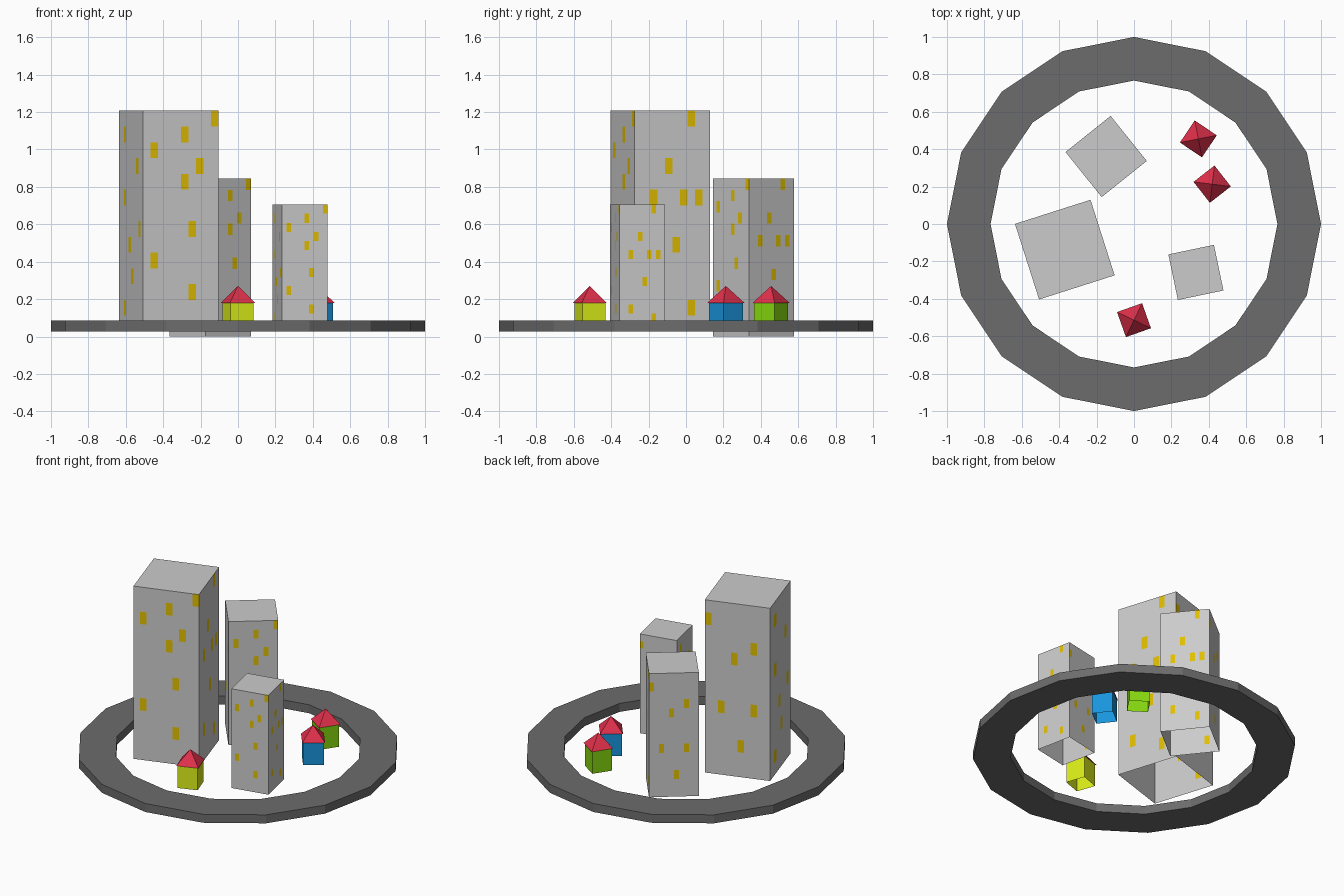
import bpy, bmesh
from math import radians, cos, sin, pi

if "Cube" in bpy.data.objects:
    bpy.data.objects.remove(bpy.data.objects["Cube"])


def material(name, rgb):
    m = bpy.data.materials.new(name)
    m.diffuse_color = (*rgb, 1)
    m.use_nodes = True
    m.node_tree.nodes["Principled BSDF"].inputs["Base Color"].default_value = m.diffuse_color
    return m


CONCRETE = material("concrete", (0.54, 0.54, 0.54))
ASPHALT = material("asphalt", (0.15, 0.15, 0.15))
LIT = material("lit_window", (0.75, 0.52, 0.0))
ROOF = material("roof_red", (0.75, 0.03, 0.07))
YELLOW = material("wall_yellow", (0.72, 0.87, 0.01))
BLUE = material("wall_blue", (0.01, 0.3, 0.72))
GREEN = material("wall_green", (0.24, 0.68, 0.005))


def finish(bm, name, mats, loc=(0, 0, 0), angle=0):
    me = bpy.data.meshes.new(name)
    bm.to_mesh(me)
    bm.free()
    for m in mats:
        me.materials.append(m)
    ob = bpy.data.objects.new(name, me)
    ob.location = loc
    ob.rotation_euler.z = radians(angle)
    bpy.context.collection.objects.link(ob)
    return ob


# Ring road: 16-sided flat ring with a rectangular section
def ring_road(n=16):
    section = [(1.0, 0.027), (1.0, 0.085), (0.767, 0.085), (0.767, 0.027)]
    bm = bmesh.new()
    loops = [[bm.verts.new((r * cos(2 * pi * i / n), r * sin(2 * pi * i / n), z))
              for r, z in section] for i in range(n)]
    for i in range(n):
        a, b = loops[i], loops[(i + 1) % n]
        for k in range(4):
            j = (k + 1) % 4
            bm.faces.new((a[k], b[k], b[j], a[j]))
    finish(bm, "ring_road", [ASPHALT])


# Lit windows per wall as (column, row from top) on a 10 x 14 grid
WINDOWS = [
    {(1, 2), (5, 1), (7, 3), (5, 4), (1, 9), (6, 7), (6, 11), (9, 0)},          # front
    {(7, 0), (4, 3), (2, 5), (6, 5), (8, 5), (5, 8), (2, 11), (7, 12)},         # right
    {(0, 1), (7, 3), (4, 4), (2, 8), (7, 8), (5, 11)},                          # back
    {(2, 1), (7, 3), (2, 5), (8, 7), (4, 8), (5, 10), (2, 12)},                 # left
]


# Tower: four gridded walls and a flat top, open underneath
def tower(name, x, y, side, z0, z1, angle, cols=10, rows=14):
    bm = bmesh.new()
    h = side / 2
    for w, lit in enumerate(WINDOWS):
        c, s = round(cos(w * pi / 2)), round(sin(w * pi / 2))
        grid = []
        for r in range(rows + 1):
            z = z1 + (z0 - z1) * r / rows
            line = []
            for k in range(cols + 1):
                u = -h + side * k / cols
                line.append(bm.verts.new((u * c + h * s, u * s - h * c, z)))
            grid.append(line)
        for r in range(rows):
            for k in range(cols):
                f = bm.faces.new((grid[r + 1][k], grid[r + 1][k + 1],
                                  grid[r][k + 1], grid[r][k]))
                f.material_index = int((k, r) in lit)
    bm.faces.new([bm.verts.new((a * h, b * h, z1))
                  for a, b in ((-1, -1), (1, -1), (1, 1), (-1, 1))])
    bmesh.ops.remove_doubles(bm, verts=bm.verts, dist=1e-5)
    finish(bm, name, [CONCRETE, LIT], (x, y, 0), angle)


# House: open-bottomed square walls under a slightly overhanging pyramid roof
def house(name, x, y, angle, wall, z0=0.027, eave=0.18, apex=0.27):
    corners = ((-1, -1), (1, -1), (1, 1), (-1, 1))
    bm = bmesh.new()
    h = 0.065
    low = [bm.verts.new((a * h, b * h, z0)) for a, b in corners]
    high = [bm.verts.new((a * h, b * h, eave)) for a, b in corners]
    for i in range(4):
        j = (i + 1) % 4
        bm.faces.new((low[i], low[j], high[j], high[i]))
    finish(bm, name + "_walls", [wall], (x, y, 0), angle)

    bm = bmesh.new()
    h = 0.071
    base = [bm.verts.new((a * h, b * h, eave)) for a, b in corners]
    tip = bm.verts.new((0, 0, apex))
    for i in range(4):
        bm.faces.new((base[i], base[(i + 1) % 4], tip))
    bm.faces.new(base[::-1])
    finish(bm, name + "_roof", [ROOF], (x, y, 0), angle)


ring_road()
tower("tall_tower", -0.37, -0.137, 0.424, 0.027, 1.207, 17.7)
tower("middle_tower", -0.149, 0.361, 0.309, 0.0, 0.844, 38.7)
tower("short_tower", 0.331, -0.259, 0.249, 0.027, 0.705, 11.8)
house("yellow_house", 0.0, -0.514, 19.5, YELLOW)
house("blue_house", 0.418, 0.213, 38, BLUE)
house("green_house", 0.344, 0.455, -34, GREEN)
